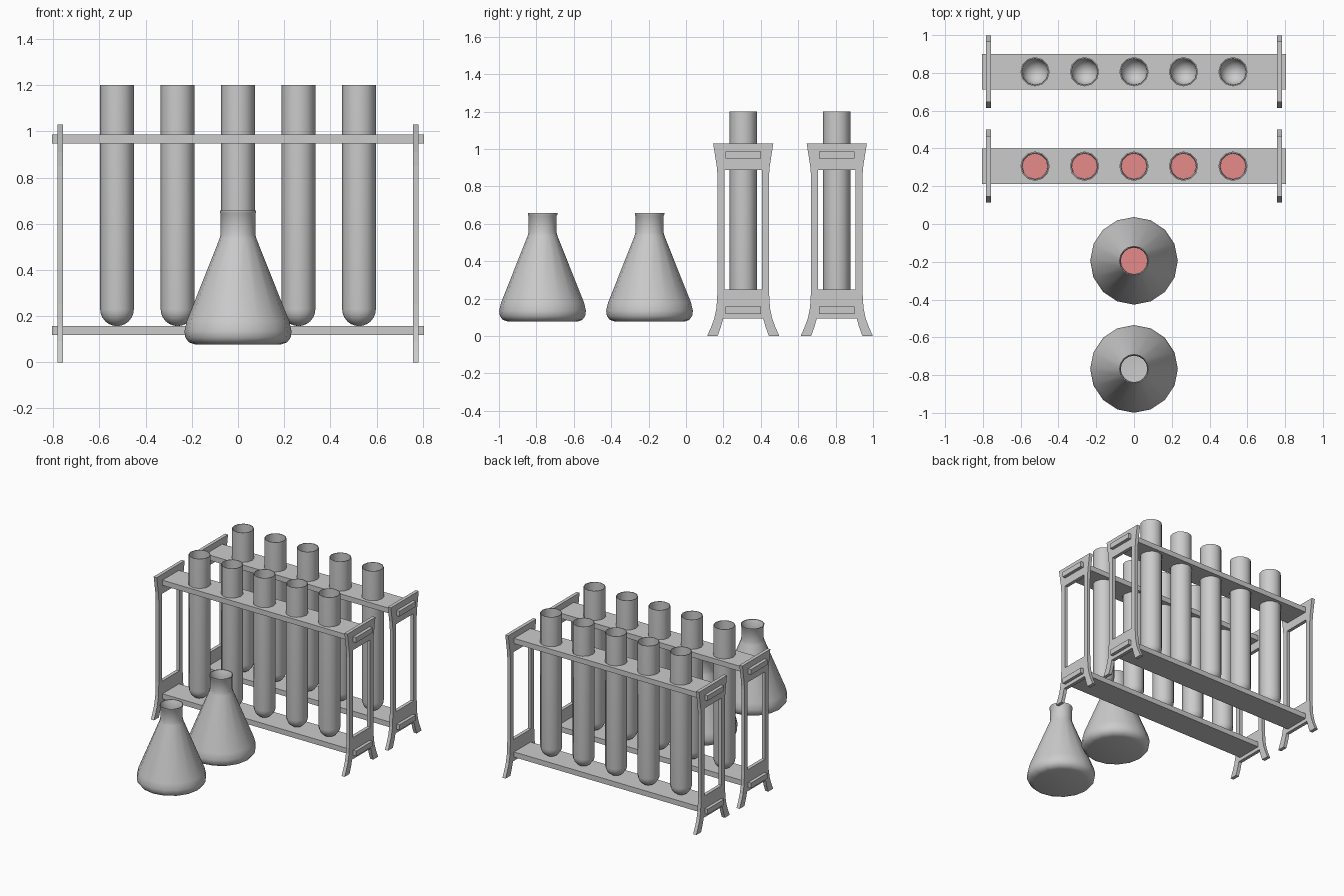
import bpy, bmesh
from math import sin, cos, pi, radians

if "Cube" in bpy.data.objects:
    bpy.data.objects.remove(bpy.data.objects["Cube"])

TUBE_X = [-0.524, -0.262, 0, 0.262, 0.524]
TUBE_R, TUBE_BOTTOM, TUBE_TOP = 0.073, 0.157, 1.2

red = bpy.data.materials.new("red_liquid")
red.diffuse_color = (0.8, 0.26, 0.26, 1)
red.use_nodes = True
red.node_tree.nodes["Principled BSDF"].inputs["Base Color"].default_value = red.diffuse_color


def apply_modifiers(ob):
    bpy.ops.object.select_all(action='DESELECT')
    ob.select_set(True)
    bpy.context.view_layer.objects.active = ob
    bpy.ops.object.convert(target='MESH')


def lathe(name, profile, sides, loc, wall=0, mat=None):
    """Revolve (radius, z) points around z; radius 0 makes a pole."""
    bm = bmesh.new()
    rings = []
    for r, z in profile:
        n = 1 if r < 1e-6 else sides
        rings.append([bm.verts.new((r * cos(2 * pi * i / sides), r * sin(2 * pi * i / sides), z))
                      for i in range(n)])
    for a, b in zip(rings, rings[1:]):
        for i in range(sides):
            j = (i + 1) % sides
            quad = [a[i % len(a)], a[j % len(a)], b[j % len(b)], b[i % len(b)]]
            bm.faces.new(list(dict.fromkeys(quad)))
    me = bpy.data.meshes.new(name)
    bm.to_mesh(me)
    bm.free()
    ob = bpy.data.objects.new(name, me)
    bpy.context.collection.objects.link(ob)
    ob.location = loc
    if mat:
        me.materials.append(mat)
    if wall:
        mod = ob.modifiers.new("wall", 'SOLIDIFY')
        mod.thickness, mod.offset = wall, -1
    apply_modifiers(ob)
    bpy.ops.object.shade_smooth_by_angle(angle=radians(50))
    return ob


def box(name, size, loc):
    bpy.ops.mesh.primitive_cube_add(size=1, location=loc)
    ob = bpy.context.object
    ob.name = name
    ob.scale = size
    bpy.ops.object.transform_apply(location=False, rotation=False, scale=True)
    return ob


def round_bottom(r, centre_z, top):
    dome = [(r * sin(k * pi / 12), centre_z - r * cos(k * pi / 12)) for k in range(7)]
    return dome + [(r, top)]


def upright(name, x, y):
    """Flat end frame with flared feet, flared head and a tall opening."""
    half = [(0.107, 0.093), (0.119, 0.05), (0.137, 0), (0.193, 0), (0.171, 0.05), (0.155, 0.093),
            (0.143, 0.15), (0.137, 0.25), (0.137, 0.85), (0.142, 0.91), (0.161, 1.03)]
    outline = half + [(-u, v) for u, v in reversed(half)]
    opening = [(-0.1, 0.25), (0.1, 0.25), (0.1, 0.888), (-0.1, 0.888)]
    cu = bpy.data.curves.new(name, 'CURVE')
    cu.dimensions, cu.fill_mode, cu.extrude = '2D', 'BOTH', 0.0125
    for pts in (outline, opening):
        sp = cu.splines.new('POLY')
        sp.points.add(len(pts) - 1)
        for p, (u, v) in zip(sp.points, pts):
            p.co = (u, v, 0, 1)
        sp.use_cyclic_u = True
    ob = bpy.data.objects.new(name, cu)
    bpy.context.collection.objects.link(ob)
    ob.location = (x, y, 0)
    ob.rotation_euler = (pi / 2, 0, pi / 2)
    apply_modifiers(ob)
    me = bpy.context.object.data
    bm = bmesh.new()
    bm.from_mesh(me)
    bmesh.ops.remove_doubles(bm, verts=bm.verts, dist=1e-4)
    bmesh.ops.recalc_face_normals(bm, faces=bm.faces)
    for f in bm.faces:
        f.smooth = False
    bm.to_mesh(me)
    bm.free()


def rack(tag, y, filled):
    # shelves, whose ends poke through the uprights
    box(f"{tag}_bottom_shelf", (1.612, 0.19, 0.038), (0, y, 0.138))
    shelf = box(f"{tag}_top_shelf", (1.612, 0.19, 0.038), (0, y, 0.967))
    cutters = []
    for x in TUBE_X:
        bpy.ops.mesh.primitive_cylinder_add(vertices=12, radius=TUBE_R + 0.002, depth=0.2,
                                            location=(x, y, 0.967), rotation=(0, 0, pi / 2))
        cutter = bpy.context.object
        cutter.hide_render = True
        cutters.append(cutter)
        mod = shelf.modifiers.new("hole", 'BOOLEAN')
        mod.operation, mod.object = 'DIFFERENCE', cutter
    apply_modifiers(shelf)
    for c in cutters:
        bpy.data.objects.remove(c)
    # end frames
    for side, x in (("left", -0.77), ("right", 0.77)):
        upright(f"{tag}_{side}_upright", x, y)
    # test tubes and their liquid
    mid = TUBE_BOTTOM + TUBE_R
    for i, x in enumerate(TUBE_X, 1):
        lathe(f"{tag}_test_tube_{i}", round_bottom(TUBE_R, mid, TUBE_TOP), 12, (x, y, 0), wall=0.004)
        if filled:
            r = TUBE_R - 0.005
            lathe(f"{tag}_tube_liquid_{i}", round_bottom(r, mid, 0.8) + [(0, 0.8)],
                  12, (x, y, 0), mat=red)


def flask(tag, y, filled):
    body = [(0, 0.077), (0.185, 0.077), (0.212, 0.086), (0.228, 0.107), (0.232, 0.135), (0.222, 0.178),
            (0.08, 0.535), (0.075, 0.555), (0.075, 0.643), (0.079, 0.649), (0.079, 0.657)]
    lathe(f"{tag}_flask", body, 16, (0, y, 0), wall=0.005)
    if filled:
        liquid = [(0, 0.084), (0.183, 0.084), (0.207, 0.092), (0.221, 0.11), (0.225, 0.135),
                  (0.215, 0.176), (0.166, 0.3), (0, 0.3)]
        lathe(f"{tag}_flask_liquid", liquid, 16, (0, y, 0), mat=red)


rack("front_rack", 0.306, True)
rack("back_rack", 0.806, False)
flask("filled", -0.195, True)
flask("empty", -0.767, False)
